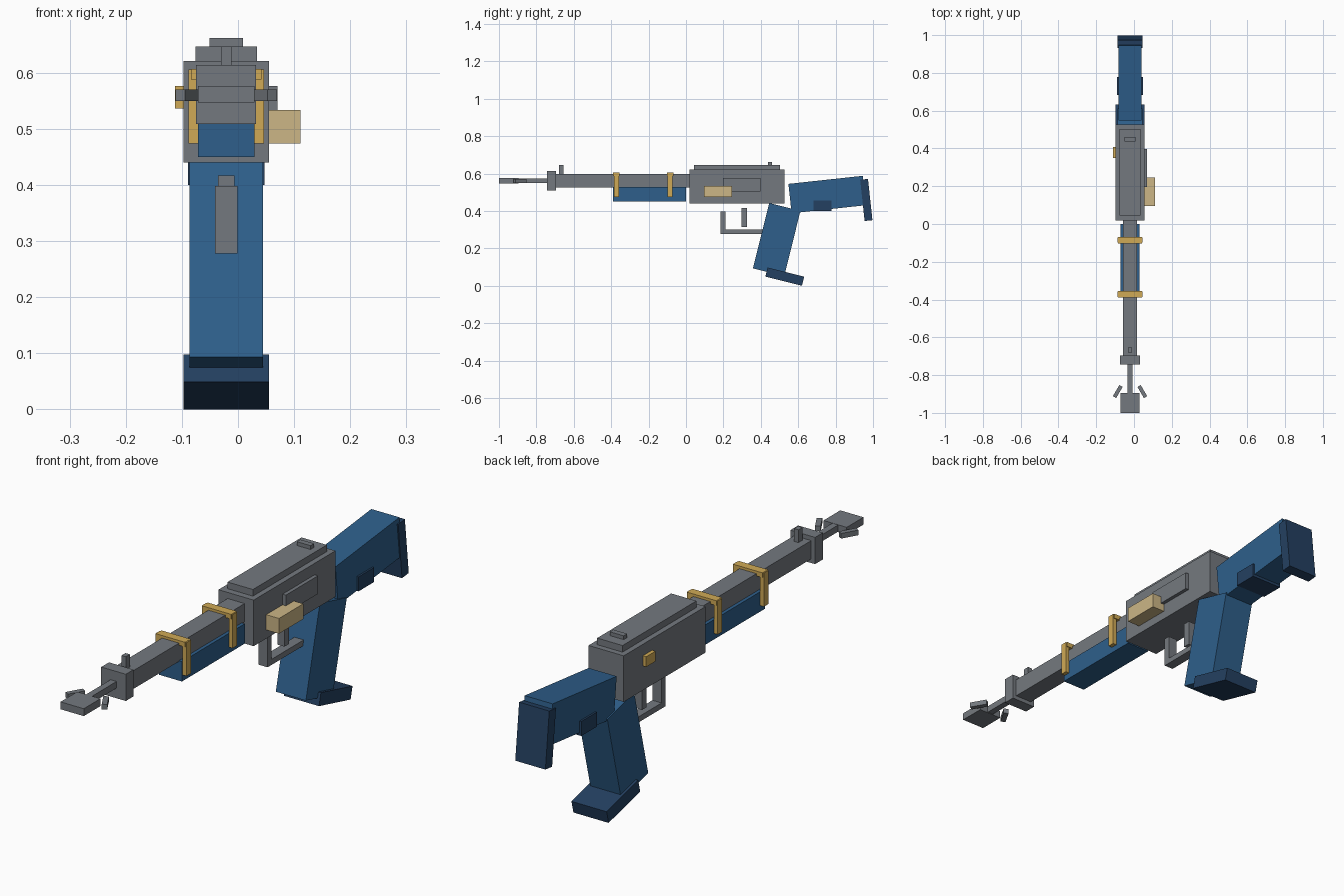
import bpy, bmesh, math
from mathutils import Matrix

if "Cube" in bpy.data.objects:
    bpy.data.objects.remove(bpy.data.objects["Cube"])


def material(name, rgb):
    lin = [((c / 255 + 0.055) / 1.055) ** 2.4 for c in rgb]
    m = bpy.data.materials.new(name)
    m.diffuse_color = (*lin, 1)
    m.use_nodes = True
    m.node_tree.nodes["Principled BSDF"].inputs["Base Color"].default_value = m.diffuse_color
    return m


GREY = material("gunmetal_grey", (116, 121, 127))
BLUE = material("blue", (46, 95, 139))
NAVY = material("dark_navy", (36, 64, 97))
GOLD = material("gold", (208, 170, 86))
TAN = material("tan", (204, 182, 134))

CX = -0.021  # the gun's own centre plane (the side handle offsets it)


def blocks(name, mat, parts):
    """One object from axis-aligned blocks given as (x range, y range, z range)."""
    bm = bmesh.new()
    for r in parts:
        size = [b - a for a, b in r]
        mid = [(a + b) / 2 for a, b in r]
        bmesh.ops.create_cube(bm, size=1, matrix=Matrix.Translation(mid) @ Matrix.Diagonal((*size, 1)))
    me = bpy.data.meshes.new(name)
    bm.to_mesh(me)
    bm.free()
    me.materials.append(mat)
    ob = bpy.data.objects.new(name, me)
    bpy.context.collection.objects.link(ob)
    return ob


def mid_block(name, mat, width, y, z):
    """Block centred across the gun."""
    return blocks(name, mat, [((CX - width / 2, CX + width / 2), y, z)])


def tilted(name, mat, centre, size, axis, degrees):
    """Block turned about one axis through its centre."""
    ob = blocks(name, mat, [tuple((-s / 2, s / 2) for s in size)])
    ob.location = centre
    setattr(ob.rotation_euler, axis, math.radians(degrees))
    return ob


# Receiver with top cover and rear sight
mid_block("receiver", GREY, 0.153, (0.018, 0.526), (0.44, 0.621))
mid_block("top_cover", GREY, 0.11, (0.044, 0.503), (0.62, 0.647))
mid_block("rear_sight", GREY, 0.06, (0.438, 0.46), (0.64, 0.662))

# Side details
blocks("side_plate", GREY, [((0.05, 0.07), (0.197, 0.397), (0.505, 0.576))])
blocks("side_handle", TAN, [((0.05, 0.111), (0.096, 0.247), (0.474, 0.534))])
blocks("left_button", GOLD, [((-0.112, -0.095), (0.35, 0.407), (0.536, 0.576))])

# Barrel, muzzle and front sight
mid_block("barrel", GREY, 0.074, (-0.70, 0.03), (0.525, 0.597))
mid_block("muzzle_block", GREY, 0.107, (-0.743, -0.695), (0.509, 0.614))
mid_block("front_sight", GREY, 0.019, (-0.68, -0.655), (0.59, 0.647))

# Rod, tip and splayed prongs
mid_block("rod", GREY, 0.026, (-0.90, -0.74), (0.549, 0.575))
mid_block("tip", GREY, 0.101, (-1.0, -0.896), (0.547, 0.576))
for side, s in (("left", -1), ("right", 1)):
    tilted(side + "_prong", GREY, (CX + s * 0.065, -0.887, 0.560), (0.02, 0.068, 0.02), "z", s * 30)

# Fore-end and barrel bands
mid_block("fore_end", BLUE, 0.101, (-0.39, 0.0), (0.45, 0.528))
for name, y in (("front_band", -0.372), ("rear_band", -0.085)):
    w = 0.067
    blocks(name, GOLD, [
        ((CX - 0.063, CX + 0.063), (y - 0.017, y + 0.017), (0.588, 0.607)),
        ((CX - w, CX - 0.05), (y - 0.0135, y + 0.0135), (0.474, 0.606)),
        ((CX + 0.05, CX + w), (y - 0.0135, y + 0.0135), (0.474, 0.606)),
    ])

# Trigger and guard
gx = (CX - 0.02, CX + 0.02)
blocks("trigger_guard", GREY, [
    (gx, (0.185, 0.21), (0.278, 0.398)),
    (gx, (0.185, 0.43), (0.278, 0.30)),
])
mid_block("trigger", GREY, 0.03, (0.297, 0.325), (0.315, 0.417))

# Grip and its foot
tilted("grip", BLUE, (CX, 0.485, 0.247), (0.131, 0.172, 0.36), "x", -14)
tilted("grip_foot", NAVY, (CX, 0.528, 0.049), (0.153, 0.202, 0.05), "x", -14)

# Stock, butt plate and lower block
tilted("stock", BLUE, (CX, 0.755, 0.488), (0.122, 0.4, 0.158), "x", 6.2)
tilted("butt_plate", NAVY, (CX, 0.964, 0.459), (0.131, 0.042, 0.222), "x", 6.2)
mid_block("stock_block", NAVY, 0.137, (0.682, 0.778), (0.40, 0.457))
